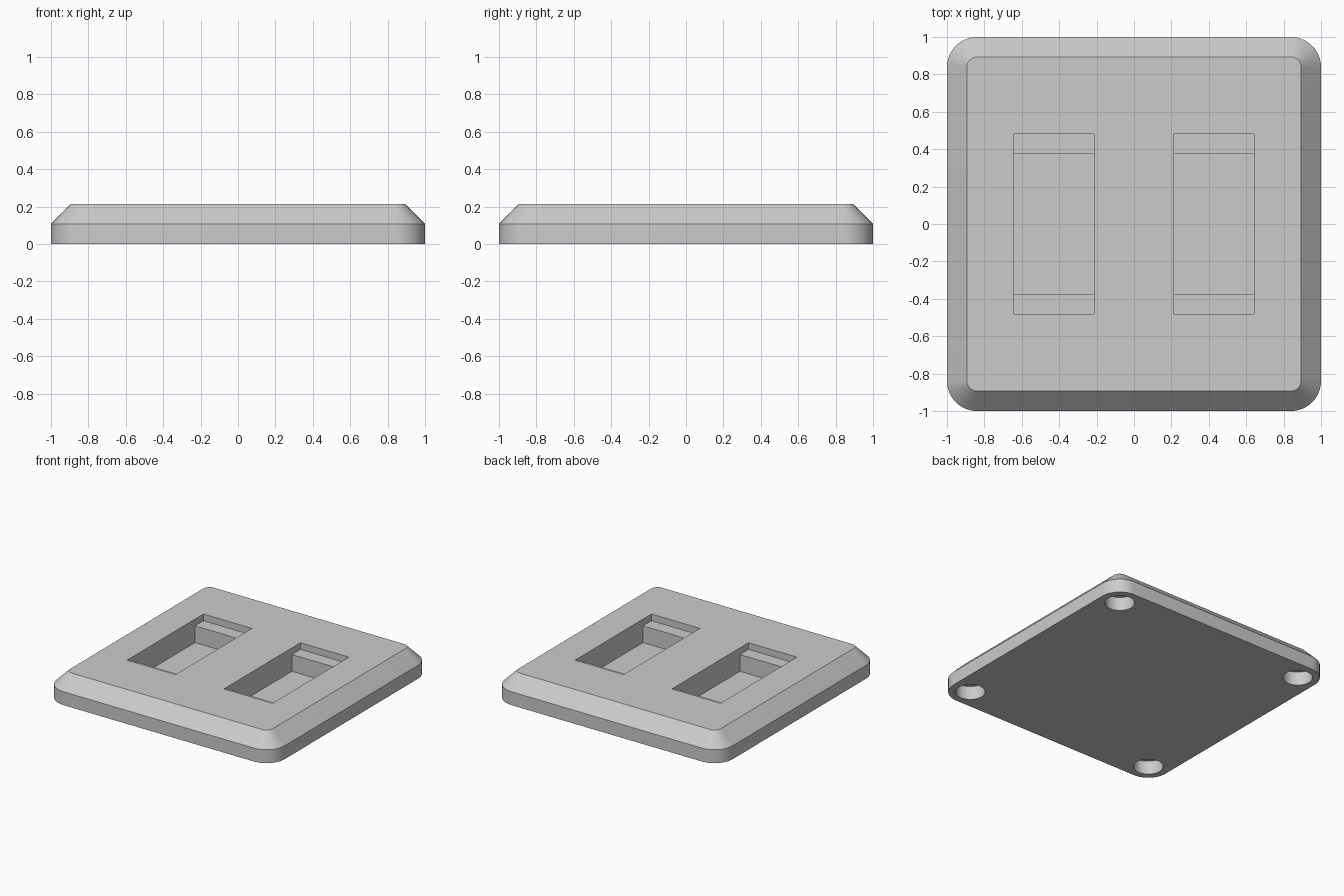
import bpy, bmesh, math

cube = bpy.data.objects.get("Cube")
if cube:
    bpy.data.objects.remove(cube, do_unlink=True)

UNIT = 2 / 37.4          # small module shared by chamfer, steps and holes
HEIGHT = 4 * UNIT
CORNER = 3 * UNIT        # outer corner radius
CENTRE = 1 - CORNER      # corner arc centre, shared with the bottom holes

grey = bpy.data.materials.new("plain grey")
grey.use_nodes = True
colour = (0.6, 0.6, 0.6, 1)
grey.diffuse_color = colour
grey.node_tree.nodes["Principled BSDF"].inputs["Base Color"].default_value = colour


def finish(name, bm):
    """Turn a bmesh into a linked object."""
    bmesh.ops.recalc_face_normals(bm, faces=bm.faces)
    mesh = bpy.data.meshes.new(name)
    bm.to_mesh(mesh)
    bm.free()
    mesh.materials.append(grey)
    obj = bpy.data.objects.new(name, mesh)
    bpy.context.collection.objects.link(obj)
    return obj


def rounded_ring(bm, radius, z, steps=12):
    """Rounded square outline made of four corner arcs."""
    ring = []
    for quarter in range(4):
        mid = math.radians(45 + 90 * quarter)
        cx = math.copysign(CENTRE, math.cos(mid))
        cy = math.copysign(CENTRE, math.sin(mid))
        for i in range(steps + 1):
            a = math.pi / 2 * (quarter + i / steps)
            ring.append(bm.verts.new((cx + radius * math.cos(a), cy + radius * math.sin(a), z)))
    return ring


# Base plate with a chamfered upper rim
bm = bmesh.new()
rings = [rounded_ring(bm, CORNER, 0),
         rounded_ring(bm, CORNER, 2 * UNIT),
         rounded_ring(bm, CORNER - 2 * UNIT, HEIGHT)]
for low, high in zip(rings, rings[1:]):
    for i in range(len(low)):
        j = (i + 1) % len(low)
        bm.faces.new((low[i], low[j], high[j], high[i]))
bm.faces.new(rings[0])
bm.faces.new(rings[-1])
plate = finish("base_plate", bm)

# Cutters: two stepped pockets and four round holes underneath
bm = bmesh.new()
half, inner = 9 * UNIT, 7 * UNIT
ledge, floor, over = HEIGHT - UNIT, UNIT / 2, HEIGHT + 0.1
profile = [(-half, over), (-half, ledge), (-inner, ledge), (-inner, floor),
           (inner, floor), (inner, ledge), (half, ledge), (half, over)]
for x in (-12 * UNIT, 4 * UNIT):
    face = bm.faces.new([bm.verts.new((x, y, z)) for y, z in profile])
    side = bmesh.ops.extrude_face_region(bm, geom=[face])
    moved = [v for v in side["geom"] if isinstance(v, bmesh.types.BMVert)]
    bmesh.ops.translate(bm, verts=moved, vec=(8 * UNIT, 0, 0))
for sx in (-1, 1):
    for sy in (-1, 1):
        hole = bmesh.ops.create_cone(bm, cap_ends=True, segments=48, radius1=2 * UNIT,
                                     radius2=2 * UNIT, depth=4 * UNIT)
        bmesh.ops.translate(bm, verts=hole["verts"], vec=(sx * CENTRE, sy * CENTRE, 0))
cutter = finish("pocket_and_hole_cutter", bm)
cutter.hide_render = True

cut = plate.modifiers.new("recesses", 'BOOLEAN')
cut.operation = 'DIFFERENCE'
cut.solver = 'EXACT'
cut.object = cutter
bpy.context.view_layer.objects.active = plate
plate.select_set(True)
bpy.ops.object.modifier_apply(modifier=cut.name)
bpy.data.objects.remove(cutter, do_unlink=True)

# Smooth the rounded corners and holes, keep the edges crisp
bpy.ops.object.shade_smooth_by_angle(angle=math.radians(30))
